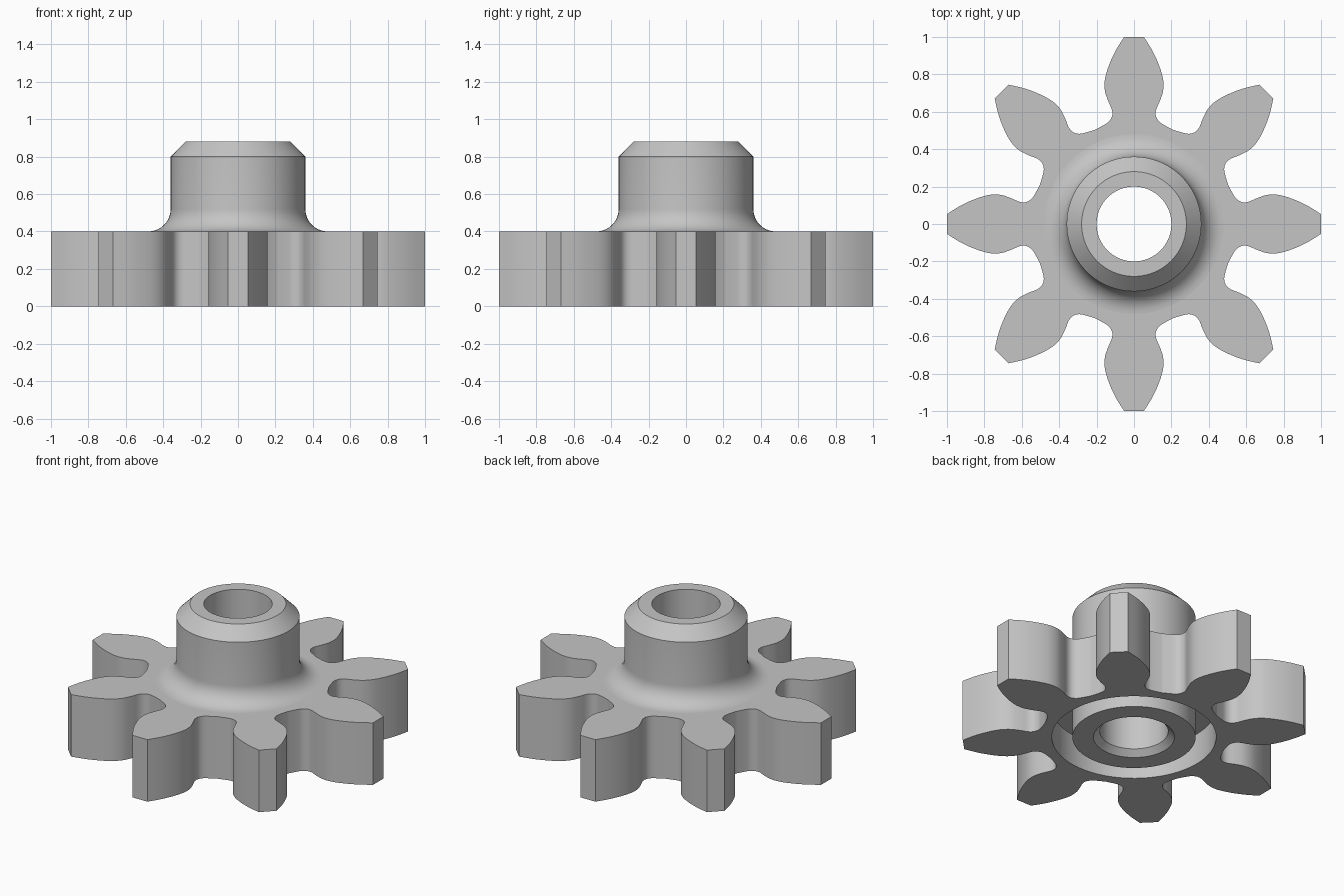
import bpy, bmesh, math
from mathutils import Vector, Matrix

if "Cube" in bpy.data.objects:
    bpy.data.objects.remove(bpy.data.objects["Cube"])

TEETH, SEGMENTS = 8, 96
THICK = 0.4                      # gear disc thickness
HUB, BORE, GROOVE = 0.36, 0.2, 0.48


def catmull(points, steps):
    """Smooth curve through 2D points."""
    p = [Vector(q) for q in points]
    p = [p[0]] + p + [p[-1]]
    out = []
    for a, b, c, d in zip(p, p[1:], p[2:], p[3:]):
        for i in range(steps):
            t = i / steps
            out.append(0.5 * (2 * b + (c - a) * t + (2 * a - 5 * b + 4 * c - d) * t ** 2
                              + (3 * b - a - 3 * c + d) * t ** 3))
    return out + [p[-1]]


def close_loop(bm, verts):
    return [bm.edges.new((v, verts[i - 1])) for i, v in enumerate(verts)]


def bridge(bm, lower, upper):
    for i in range(len(lower)):
        bm.faces.new((lower[i - 1], lower[i], upper[i], upper[i - 1])).smooth = True


# Tooth flank from tip corner to the middle of the gap
gap = Vector((math.sin(math.pi / TEETH), math.cos(math.pi / TEETH))) * 0.545
flank = catmull([(0.053, 1.0), (0.102, 0.92), (0.137, 0.84), (0.156, 0.77), (0.155, 0.71),
                 (0.137, 0.655), (0.118, 0.61), (0.117, 0.577), (0.134, 0.548),
                 (0.165, 0.527), gap], 4)
tooth = [Vector((-p.x, p.y)) for p in reversed(flank)][1:] + flank
outline = [Matrix.Rotation(-math.tau * k / TEETH, 2) @ p for k in range(TEETH) for p in tooth]

# Hub section: fillet, collar, chamfer, bore, bottom chamfer, underside groove
fillet = GROOVE - HUB
section = [(GROOVE - fillet * math.sin(a), THICK + fillet * (1 - math.cos(a)))
           for a in (math.pi / 2 * i / 10 for i in range(11))]
section += [(HUB, 0.8), (0.28, 0.88), (BORE, 0.88), (BORE, 0.037), (0.237, 0),
            (HUB, 0), (HUB, 0.2), (GROOVE, 0.2), (GROOVE, 0)]

bm = bmesh.new()

# Revolve the hub section
rings = [[bm.verts.new((r * math.cos(math.tau * i / SEGMENTS),
                        r * math.sin(math.tau * i / SEGMENTS), z)) for i in range(SEGMENTS)]
         for r, z in section]
for lower, upper in zip(rings, rings[1:]):
    bridge(bm, lower, upper)

# Toothed rim wall
base = [bm.verts.new((p.x, p.y, 0)) for p in outline]
top = [bm.verts.new((p.x, p.y, THICK)) for p in outline]
bridge(bm, base, top)

# Flat top and bottom faces between the rim and the hub
for rim, ring in ((top, rings[0]), (base, rings[-1])):
    edges = [bm.edges.get((v, loop[i - 1])) for loop in (rim, ring) for i, v in enumerate(loop)]
    filled = bmesh.ops.triangle_fill(bm, edges=edges, use_beauty=True, use_dissolve=False)
    for item in filled["geom"]:
        if isinstance(item, bmesh.types.BMFace):
            item.smooth = False

bmesh.ops.recalc_face_normals(bm, faces=bm.faces)
for e in bm.edges:
    e.smooth = e.calc_face_angle(0) < math.radians(30)

mesh = bpy.data.meshes.new("gear_with_hub")
bm.to_mesh(mesh)
bm.free()

# Plain grey material
grey = bpy.data.materials.new("plain_grey")
grey.use_nodes = True
colour = (0.56, 0.56, 0.56, 1)
grey.diffuse_color = colour
grey.node_tree.nodes["Principled BSDF"].inputs["Base Color"].default_value = colour
mesh.materials.append(grey)

gear = bpy.data.objects.new("gear_with_hub", mesh)
bpy.context.collection.objects.link(gear)
